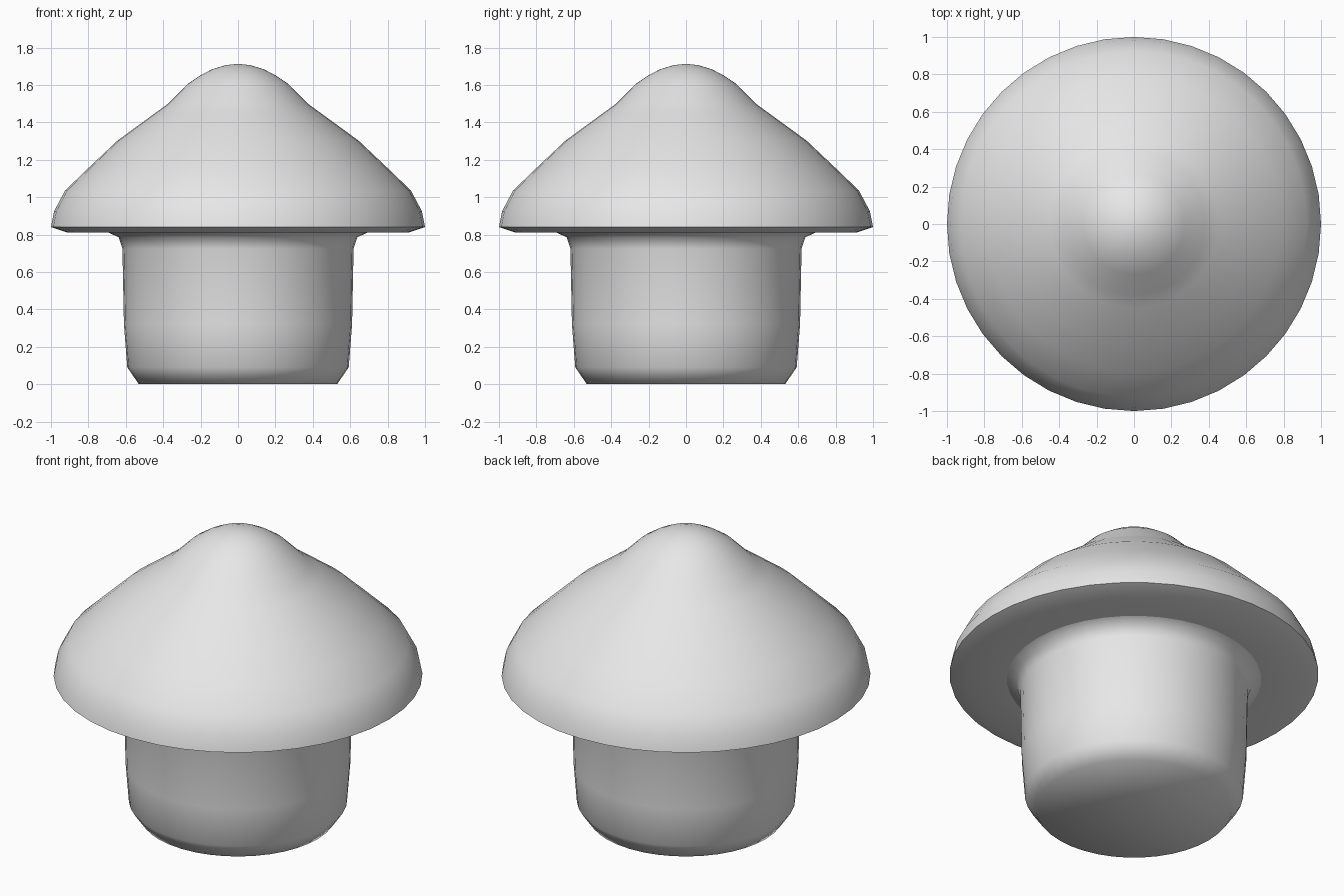
import bpy, bmesh, math

if "Cube" in bpy.data.objects:
    bpy.data.objects.remove(bpy.data.objects["Cube"])

SIDES = 40

grey = bpy.data.materials.new("plain grey")
grey.diffuse_color = (0.8, 0.8, 0.8, 1.0)
grey.use_nodes = True
grey.node_tree.nodes["Principled BSDF"].inputs["Base Color"].default_value = grey.diffuse_color


def lathe(name, profile):
    """Spin a (radius, height) profile around z; zero radius closes to a point."""
    bm = bmesh.new()
    rings = []
    for r, z in profile:
        if r == 0:
            rings.append([bm.verts.new((0, 0, z))] * SIDES)
        else:
            rings.append([bm.verts.new((r * math.cos(2 * math.pi * i / SIDES),
                                        r * math.sin(2 * math.pi * i / SIDES), z))
                          for i in range(SIDES)])
    for low, high in zip(rings, rings[1:]):
        for i in range(SIDES):
            j = (i + 1) % SIDES
            corners = list(dict.fromkeys((low[i], low[j], high[j], high[i])))
            bm.faces.new(corners)
    bmesh.ops.recalc_face_normals(bm, faces=bm.faces)
    mesh = bpy.data.meshes.new(name)
    bm.to_mesh(mesh)
    bm.free()
    mesh.materials.append(grey)
    obj = bpy.data.objects.new(name, mesh)
    bpy.context.collection.objects.link(obj)
    bpy.ops.object.select_all(action='DESELECT')
    obj.select_set(True)
    bpy.context.view_layer.objects.active = obj
    bpy.ops.object.shade_smooth_by_angle(angle=math.radians(65))
    return obj


# Stem: flat base, chamfered foot, nearly straight wall, small flare under the cap
lathe("stem", [(0, 0), (0.53, 0), (0.592, 0.09), (0.61, 0.32),
               (0.618, 0.725), (0.638, 0.785), (0.69, 0.81)])

# Cap: flat underside, thin rim, sloping shoulder and rounded peak
lathe("cap", [(0.69, 0.81), (0.91, 0.81), (1.0, 0.84), (0.983, 0.925),
              (0.925, 1.035), (0.79, 1.165), (0.645, 1.302), (0.45, 1.444),
              (0.38, 1.495), (0.27, 1.605), (0.2, 1.652), (0.14, 1.683),
              (0.07, 1.705), (0, 1.713)])
